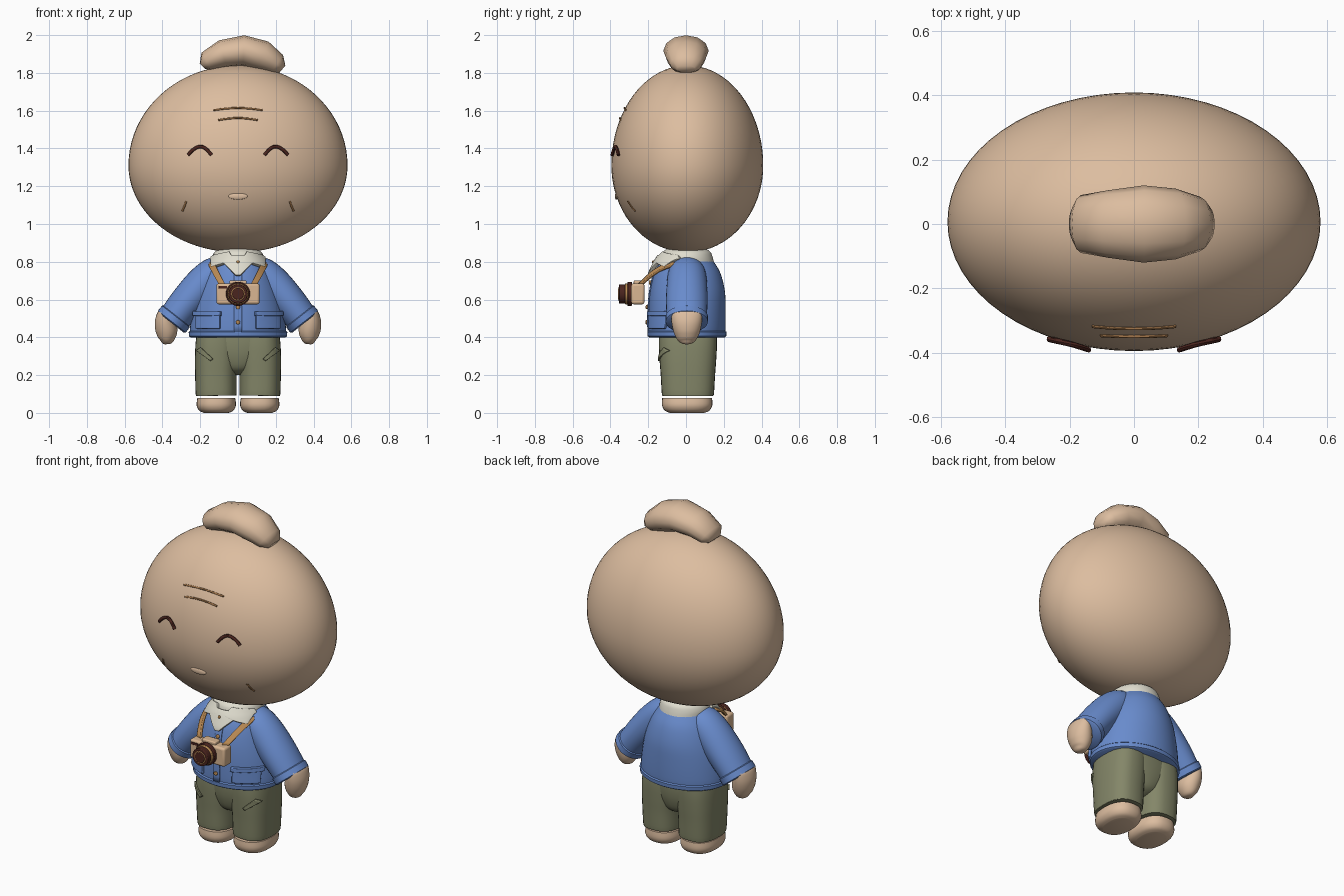
import bpy, bmesh, math
from mathutils import Vector

cube = bpy.data.objects.get("Cube")
if cube:
    bpy.data.objects.remove(cube, do_unlink=True)


def material(name, r, g, b):
    m = bpy.data.materials.new(name)
    m.use_nodes = True
    m.diffuse_color = (r, g, b, 1)
    m.node_tree.nodes["Principled BSDF"].inputs["Base Color"].default_value = (r, g, b, 1)
    return m


SKIN = material("skin", .72, .51, .35)
BLUE = material("jacket blue", .14, .26, .61)
OLIVE = material("trouser olive", .23, .24, .14)
CREAM = material("scarf cream", .74, .72, .62)
DARK = material("dark brown", .07, .018, .013)
TAN = material("strap tan", .50, .26, .09)
CASE = material("camera beige", .70, .47, .29)
WRINKLE = material("wrinkle brown", .36, .18, .07)


def finish(name, bm, mat, mirror=False, thick=0, bevel=0, angle=45):
    bmesh.ops.recalc_face_normals(bm, faces=bm.faces) if not thick else None
    me = bpy.data.meshes.new(name)
    bm.to_mesh(me)
    bm.free()
    ob = bpy.data.objects.new(name, me)
    bpy.context.collection.objects.link(ob)
    me.materials.append(mat)
    bpy.ops.object.select_all(action='DESELECT')
    ob.select_set(True)
    bpy.context.view_layer.objects.active = ob
    bpy.ops.object.shade_smooth_by_angle(angle=math.radians(angle))
    if thick:
        s = ob.modifiers.new("thickness", 'SOLIDIFY')
        s.thickness, s.offset = thick, 1
    if bevel:
        b = ob.modifiers.new("round edges", 'BEVEL')
        b.width, b.segments = bevel, 3
    if mirror:
        ob.modifiers.new("other side", 'MIRROR')
    return ob


def catmull(a, b, c, d, t):
    return [.5 * (2*q + (r-p)*t + (2*p-5*q+4*r-s)*t*t + (3*q-p-3*r+s)*t**3)
            for p, q, r, s in zip(a, b, c, d)]


def tube(name, stations, mat, n=32, steps=4, power=2, **opts):
    """Skin superellipse sections (x, y, z, half width, half depth) along a path."""
    st, last = [], len(stations) - 1
    for i in range(last):
        quad = [stations[min(max(k, 0), last)] for k in range(i-1, i+3)]
        st += [catmull(*quad, k/steps) for k in range(steps)]
    st.append(stations[-1])
    bm, rings, depth = bmesh.new(), [], Vector((0, 1, 0))
    for i, (x, y, z, a, b) in enumerate(st):
        t = Vector(st[min(i+1, len(st)-1)][:3]) - Vector(st[max(i-1, 0)][:3])
        u = depth.cross(t).normalized()
        ring = []
        for k in range(n):
            c, s = math.cos(math.tau*k/n), math.sin(math.tau*k/n)
            c = math.copysign(abs(c)**(2/power), c)
            s = math.copysign(abs(s)**(2/power), s)
            ring.append(bm.verts.new(Vector((x, y, z)) + u*a*c + depth*b*s))
        rings.append(ring)
    for p, q in zip(rings, rings[1:]):
        for k in range(n):
            bm.faces.new((p[k], p[(k+1) % n], q[(k+1) % n], q[k]))
    bm.faces.new(rings[0][::-1])
    bm.faces.new(rings[-1])
    return finish(name, bm, mat, **opts)


def drape(name, corners, surface, mat, thick, lift=0, n=8, **opts):
    """Lay a four-cornered plate (x, z corners) on a front surface."""
    bl, br, tr, tl = [Vector(c) for c in corners]
    bm, grid = bmesh.new(), []
    for j in range(n+1):
        a, b = bl.lerp(tl, j/n), br.lerp(tr, j/n)
        row = [a.lerp(b, i/n) for i in range(n+1)]
        grid.append([bm.verts.new((p.x, surface(p.x, p.y) - lift, p.y)) for p in row])
    for p, q in zip(grid, grid[1:]):
        for i in range(n):
            bm.faces.new((p[i], p[i+1], q[i+1], q[i]))
    return finish(name, bm, mat, thick=thick, **opts)


def line(name, points, surface, mat, r, lift=0, **opts):
    return tube(name, [(x, surface(x, z) - lift, z, r, r) for x, z in points],
                mat, n=8, **opts)


def disc(name, centre, r, depth, mat):
    bm = bmesh.new()
    bmesh.ops.create_cone(bm, cap_ends=True, segments=32, radius1=r, radius2=r, depth=depth)
    for v in bm.verts:
        v.co = Vector((v.co.x, v.co.z, v.co.y)) + Vector(centre)
    return finish(name, bm, mat, bevel=.004)


def box(name, centre, size, mat, bevel):
    bm = bmesh.new()
    bmesh.ops.create_cube(bm, size=1)
    for v in bm.verts:
        v.co = Vector(a*b for a, b in zip(v.co, size)) + Vector(centre)
    return finish(name, bm, mat, bevel=bevel)


def ball(name, centre, size, mat, low=None):
    bm = bmesh.new()
    bmesh.ops.create_uvsphere(bm, u_segments=64, v_segments=40, radius=1)
    for v in bm.verts:
        x, y, z = v.co
        v.co = Vector((x*size[0], y*size[1], z*(low if low and z < 0 else size[2]))) + Vector(centre)
    return finish(name, bm, mat)


# Head, fuller below the middle
HEAD_Z, HEAD_Y = 1.31, .007
ball("head", (0, HEAD_Y, HEAD_Z), (.58, .402, .53), SKIN, low=.46)


def face(x, z):
    h = (z - HEAD_Z) / (.53 if z > HEAD_Z else .46)
    return HEAD_Y - .402 * math.sqrt(max(0, 1 - (x/.58)**2 - h*h))


# Bent top knot
tube("top_knot", [(-.188, 0, 1.835, .02, .05), (-.165, 0, 1.86, .055, .09),
                  (-.08, 0, 1.90, .075, .105), (.03, 0, 1.917, .082, .12),
                  (.13, 0, 1.89, .082, .11), (.205, 0, 1.845, .06, .085),
                  (.235, 0, 1.82, .025, .05)], SKIN, n=12, steps=1, angle=80)

# Face details
line("eyes", [(.14, 1.365), (.17, 1.398), (.20, 1.41), (.235, 1.395), (.265, 1.365)],
     face, DARK, .009, .01, mirror=True)
for name, w, z in (("upper_brow_line", .13, 1.603), ("lower_brow_line", .105, 1.55)):
    line(name, [(-w, z), (-w/2, z+.008), (0, z+.011), (w/2, z+.008), (w, z)],
         face, WRINKLE, .005, .003)
line("cheek_lines", [(.275, 1.12), (.285, 1.09), (.295, 1.068)], face, WRINKLE, .005, .002, mirror=True)
ball("mouth", (0, face(0, 1.147), 1.147), (.05, .008, .018), SKIN)

# Jacket body
JACKET = [(0, .005, .405, .25, .198), (0, .005, .44, .255, .204), (0, .006, .55, .24, .204),
          (0, .008, .65, .215, .197), (0, .007, .74, .18, .175), (0, .004, .80, .14, .143),
          (0, .002, .845, .10, .11)]
tube("jacket", JACKET, BLUE, n=48)


def chest(x, z):
    z = min(max(z, JACKET[0][2]), JACKET[-1][2] - .001)
    for p, q in zip(JACKET, JACKET[1:]):
        if p[2] <= z < q[2]:
            t = (z - p[2]) / (q[2] - p[2])
            y, a, b = [p[k] + t*(q[k] - p[k]) for k in (1, 3, 4)]
            return y - b * math.sqrt(max(.02, 1 - (x/a)**2))


tube("jacket_hem", [(0, .005, .4, .252, .2), (0, .005, .406, .26, .208),
                    (0, .005, .428, .261, .21), (0, .005, .434, .254, .203)], BLUE, n=48, steps=1)
drape("placket", [(-.02, .42), (.02, .42), (.02, .76), (-.02, .76)], chest, BLUE, .007)
drape("jacket_pockets", [(.092, .445), (.215, .445), (.215, .53), (.092, .53)],
      chest, BLUE, .016, mirror=True, bevel=.004)
drape("pocket_flaps", [(.086, .512), (.222, .512), (.222, .536), (.086, .536)],
      chest, BLUE, .024, mirror=True, bevel=.004)
for i, z in enumerate((.48, .56, .69)):
    disc("jacket_button_%d" % (i+1), (0, chest(0, z) - .01, z), .011, .012, TAN)

# Sleeves, cuffs and hands
tube("sleeves", [(.08, .005, .765, .07, .085), (.13, .005, .735, .088, .1),
                 (.19, .005, .675, .096, .107), (.27, .004, .585, .092, .11),
                 (.345, .004, .49, .085, .105)], BLUE, mirror=True)
tube("cuffs", [(.325, .004, .515, .084, .104), (.329, .004, .51, .093, .112),
               (.350, .004, .483, .094, .112), (.354, .004, .478, .085, .104)],
     BLUE, steps=1, mirror=True)
tube("hands", [(.388, .004, .54, .03, .07), (.388, .004, .525, .042, .08),
               (.385, .004, .48, .056, .08), (.378, .004, .43, .057, .07),
               (.380, .004, .39, .042, .052), (.385, .004, .37, .022, .03),
               (.386, .004, .363, .005, .008)], SKIN, mirror=True)

# Scarf with a knot of folds at the front
tube("scarf_ring", [(0, .003, .80, .14, .144), (0, .003, .825, .137, .138),
                    (0, .003, .85, .125, .128), (0, .003, .868, .1, .105)], CREAM, n=40)
drape("scarf_point", [(-.012, .725), (.012, .725), (.11, .825), (-.11, .825)],
      chest, CREAM, .02, .012, bevel=.005)
drape("scarf_folds", [(.02, .80), (.13, .765), (.135, .82), (.04, .845)],
      chest, CREAM, .02, .012, mirror=True, bevel=.006)
disc("scarf_button", (0, chest(0, .80) - .035, .80), .008, .01, TAN)

# Camera hanging on straps


def hanging(x, z):
    return chest(x, z) - .012 - max(0, .79 - z) * .5


drape("camera_straps", [(.066, .675), (.098, .675), (.155, .785), (.125, .795)],
      hanging, TAN, .014, mirror=True)
box("camera_body", (0, -.255, .63), (.228, .07, .11), CASE, .012)
box("camera_finder", (0, -.252, .69), (.09, .05, .022), CASE, .006)
disc("lens_base", (0, -.298, .63), .064, .024, DARK)
disc("lens_ring", (0, -.314, .63), .056, .018, TAN)
disc("lens_barrel", (0, -.335, .63), .051, .04, DARK)
disc("lens_rim", (0, -.353, .63), .038, .008, WRINKLE)
disc("lens_glass", (0, -.356, .63), .031, .008, DARK)
box("camera_window", (-.08, -.29, .665), (.045, .008, .014), DARK, .002)

# Trousers
tube("trouser_legs", [(.116, .01, .095, .104, .133), (.116, .01, .1, .108, .138),
                      (.117, .01, .2, .110, .144), (.115, .01, .28, .113, .150),
                      (.112, .01, .36, .113, .154), (.108, .01, .43, .108, .152)],
     OLIVE, power=2.6, mirror=True)
tube("trouser_seat", [(0, .01, .2, .03, .06), (0, .01, .23, .09, .115),
                      (0, .01, .29, .16, .14), (0, .01, .36, .2, .15),
                      (0, .01, .43, .205, .15)], OLIVE, power=2.4)


def thigh(x, z):
    return .01 - .151 * max(.05, 1 - abs((x - .114)/.114)**2.6)**(1/2.6)


drape("trouser_pockets", [(.13, .285), (.145, .275), (.215, .33), (.195, .345)],
      thigh, OLIVE, .008, mirror=True)

# Feet
tube("feet", [(.115, .006, 0, .065, .09), (.115, .006, .012, .09, .118),
              (.115, .006, .04, .104, .133), (.115, .006, .08, .1, .132)],
     SKIN, power=2.4, mirror=True)
